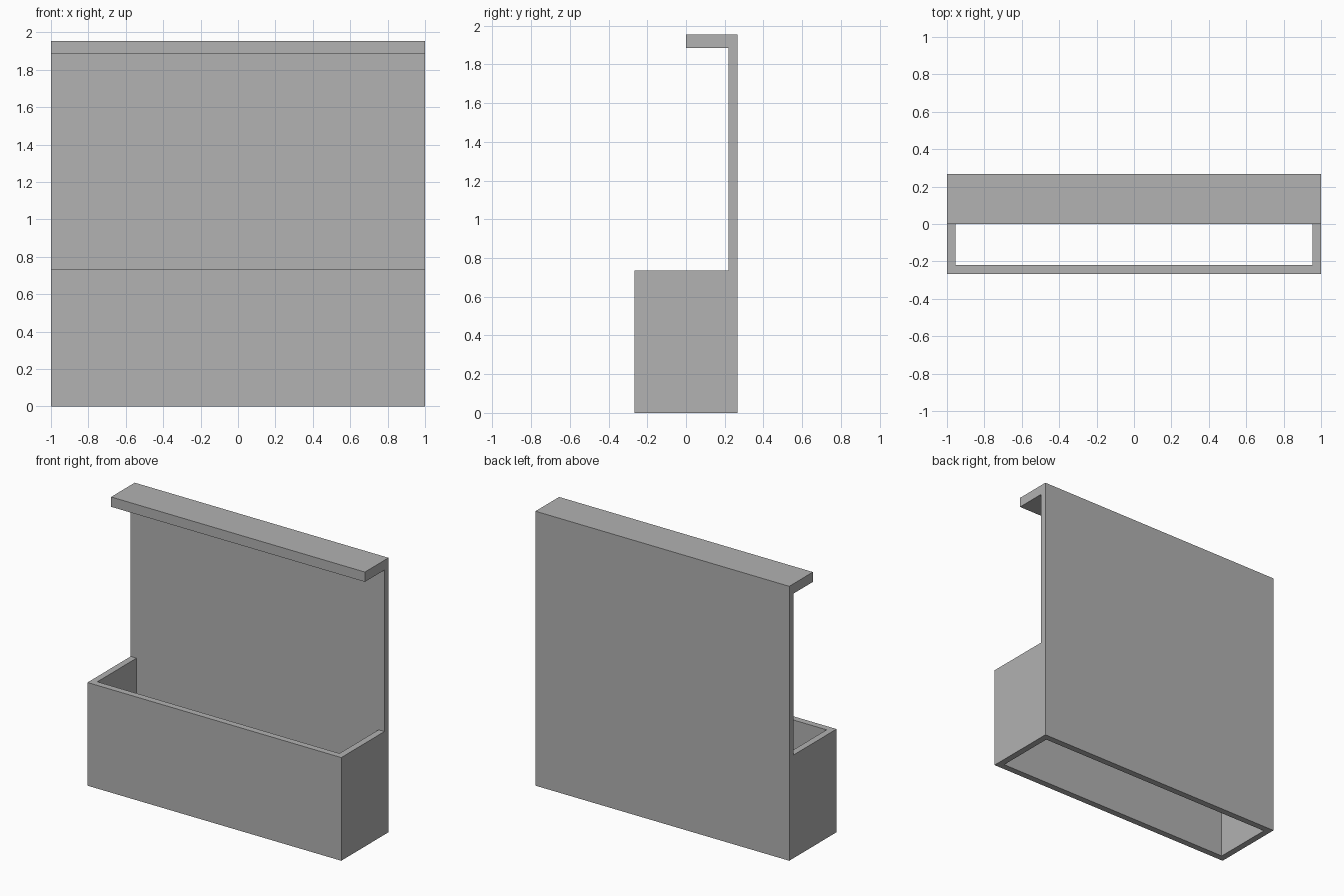
import bpy
import bmesh

cube = bpy.data.objects.get("Cube")
if cube:
    bpy.data.objects.remove(cube, do_unlink=True)

# Overall dimensions
HALF_W, HALF_D = 1.0, 0.266
WALL = 0.046
HEIGHT, TRAY_H = 1.955, 0.735
LIP_Z = 1.885

grey = bpy.data.materials.new("plain grey")
grey.use_nodes = True
colour = (0.445, 0.445, 0.445, 1)
grey.diffuse_color = colour
grey.node_tree.nodes["Principled BSDF"].inputs["Base Color"].default_value = colour


def extrude_profile(name, profile, half_width):
    """Sweep a (y, z) side profile across x into a closed solid."""
    bm = bmesh.new()
    face = bm.faces.new([bm.verts.new((-half_width, y, z)) for y, z in profile])
    swept = bmesh.ops.extrude_face_region(bm, geom=[face])["geom"]
    verts = [v for v in swept if isinstance(v, bmesh.types.BMVert)]
    bmesh.ops.translate(bm, verts=verts, vec=(2 * half_width, 0, 0))
    bmesh.ops.recalc_face_normals(bm, faces=bm.faces)
    mesh = bpy.data.meshes.new(name)
    bm.to_mesh(mesh)
    bm.free()
    mesh.materials.append(grey)
    obj = bpy.data.objects.new(name, mesh)
    bpy.context.collection.objects.link(obj)
    return obj


# Tray, back panel and top lip share one side profile
inner = HALF_D - WALL
holder = extrude_profile("holder_with_back_panel", [
    (-HALF_D, 0), (HALF_D, 0), (HALF_D, HEIGHT), (0, HEIGHT),
    (0, LIP_Z), (inner, LIP_Z), (inner, TRAY_H), (-HALF_D, TRAY_H)], HALF_W)

# Open shaft through the tray, top to bottom
cutter = extrude_profile("tray_cutter", [
    (-inner, -0.1), (inner, -0.1), (inner, TRAY_H + 0.1), (-inner, TRAY_H + 0.1)],
    HALF_W - WALL)
cutter.hide_render = True
cut = holder.modifiers.new("tray_opening", "BOOLEAN")
cut.operation = "DIFFERENCE"
cut.solver = "EXACT"
cut.object = cutter

# Apply the cut and discard the cutter
bpy.context.view_layer.objects.active = holder
holder.select_set(True)
bpy.ops.object.modifier_apply(modifier=cut.name)
bpy.data.objects.remove(cutter, do_unlink=True)
